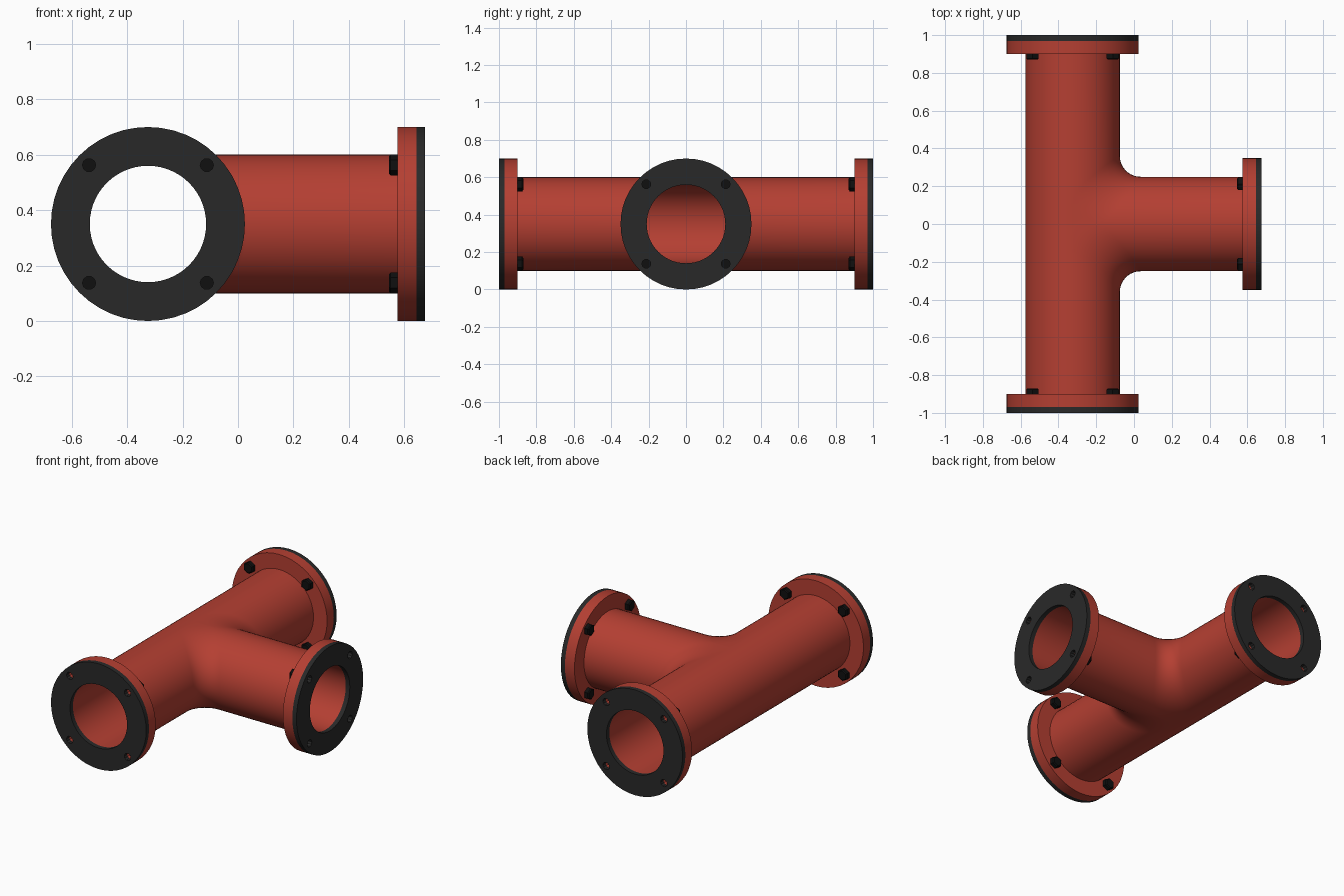
import bpy, bmesh
from math import sin, cos, pi, sqrt
from mathutils import Vector

if "Cube" in bpy.data.objects:
    bpy.data.objects.remove(bpy.data.objects["Cube"])

CENTRE = Vector((-0.325, 0, 0.35))
R_OUT, R_BORE, R_FLANGE = 0.25, 0.21, 0.35
BOLT_OFF = 0.2125


def material(name, rgb):
    m = bpy.data.materials.new(name)
    m.diffuse_color = (*rgb, 1)
    m.use_nodes = True
    m.node_tree.nodes["Principled BSDF"].inputs["Base Color"].default_value = m.diffuse_color
    return m


RED = material("red_paint", (0.46, 0.05, 0.032))
RUBBER = material("black_rubber", (0.022, 0.022, 0.022))
STEEL = material("dark_steel", (0.005, 0.005, 0.005))


def smooth(ob, angle=0.6):
    bpy.ops.object.select_all(action='DESELECT')
    ob.select_set(True)
    bpy.context.view_layer.objects.active = ob
    bpy.ops.object.shade_smooth_by_angle(angle=angle)


def finish(bm, name, mat):
    me = bpy.data.meshes.new(name)
    bm.to_mesh(me)
    bm.free()
    me.materials.append(mat)
    ob = bpy.data.objects.new(name, me)
    bpy.context.collection.objects.link(ob)
    return ob


def tee_half(bm, r, fillet, end, inward, n=28, arc=10):
    """One y > 0 half of a tee skin: rows run along the pipes, rounded at the crotch."""
    def strips(rows):
        for a, b in zip(rows, rows[1:]):
            for i in range(len(a) - 1):
                q = [a[i], a[i + 1], b[i + 1], b[i]]
                faces.append(bm.faces.new(q))

    faces = []
    front, back = [], []
    for k in range(n + 1):
        t = -pi / 2 + pi * k / n
        c, z = r * cos(t), r * sin(t)
        o = fillet * sqrt(1 + sin(t) ** 2)
        pts = [(c, end)]
        for j in range(arc + 1):
            u = pi / 2 * j / arc
            pts.append((c + o * (1 - cos(u)), c + o * (1 - sin(u))))
        pts.append((end, c))
        front.append([bm.verts.new((x, y, z)) for x, y in pts])
        back.append([bm.verts.new((-c, y, z)) for y in (end, fillet * sqrt(2), 0)])
    strips(front)
    strips([row[::-1] for row in back])
    # flat saddle at the crown and the underside
    for row, s in ((front[-1], 1), (front[0], -1)):
        q = row[1:-1] + [bm.verts.new((0, 0, s * r))]
        faces.append(bm.faces.new(q))
    bm.normal_update()
    # orient away from (or toward) the pipe axes
    flip = []
    for f in faces:
        p = f.calc_center_median()
        axis = Vector((p.x, 0, 0)) if p.x > p.y else Vector((0, p.y, 0))
        if (f.normal.dot(p - axis) < 0) != inward:
            flip.append(f)
    bmesh.ops.reverse_faces(bm, faces=flip)


# Tee body: outer skin and bore
bm = bmesh.new()
tee_half(bm, R_OUT, 0.11, 0.92, False)
tee_half(bm, R_BORE, 0.12, 0.97, True)
bmesh.ops.remove_doubles(bm, verts=bm.verts[:], dist=1e-5)
body = finish(bm, "tee_body", RED)
body.location = CENTRE
mirror = body.modifiers.new("mirror", 'MIRROR')
mirror.use_axis = (False, True, False)
mirror.merge_threshold = 1e-4
smooth(body)


def plate(name, z0, z1, mat, place):
    """Ring with four bolt holes, extruded from filled circles."""
    cu = bpy.data.curves.new(name, 'CURVE')
    cu.dimensions, cu.fill_mode = '2D', 'BOTH'
    cu.extrude = (z1 - z0) / 2
    holes = [(sx * BOLT_OFF, sy * BOLT_OFF, 0.024, 10) for sx in (-1, 1) for sy in (-1, 1)]
    for x, y, r, n in [(0, 0, R_FLANGE, 48), (0, 0, R_BORE, 56)] + holes:
        sp = cu.splines.new('POLY')
        sp.points.add(n - 1)
        sp.use_cyclic_u = True
        for i, p in enumerate(sp.points):
            a = 2 * pi * i / n
            p.co = (x + r * cos(a), y + r * sin(a), 0, 1)
    cu.materials.append(mat)
    ob = bpy.data.objects.new(name, cu)
    bpy.context.collection.objects.link(ob)
    place(ob, Vector((0, 0, (z0 + z1) / 2)))
    bpy.ops.object.select_all(action='DESELECT')
    ob.select_set(True)
    bpy.context.view_layer.objects.active = ob
    bpy.ops.object.convert(target='MESH')
    smooth(bpy.context.object)


def bolts(name, place):
    """Four hex heads against the back of the flange."""
    bm = bmesh.new()
    for sx in (-1, 1):
        for sy in (-1, 1):
            g = bmesh.ops.create_cone(bm, cap_ends=True, segments=6, radius1=0.038,
                                      radius2=0.038, depth=0.03)
            bmesh.ops.translate(bm, verts=g["verts"],
                                vec=(sx * BOLT_OFF, sy * BOLT_OFF, 0.885))
    rim = [e for e in bm.edges if all(v.co.z < 0.88 for v in e.verts)]
    bmesh.ops.bevel(bm, geom=rim, offset=0.006, segments=1, affect='EDGES')
    place(finish(bm, name, STEEL), Vector((0, 0, 0)))


# Flange, gasket and bolts at each port
for port, d in (("front", (0, -1, 0)), ("rear", (0, 1, 0)), ("branch", (1, 0, 0))):
    quat = Vector(d).to_track_quat('Z', 'Y')

    def place(ob, offset):
        ob.rotation_mode = 'QUATERNION'
        ob.rotation_quaternion = quat
        ob.location = CENTRE + quat @ offset

    plate(port + "_flange", 0.90, 0.97, RED, place)
    plate(port + "_gasket", 0.97, 1.00, RUBBER, place)
    bolts(port + "_bolts", place)
